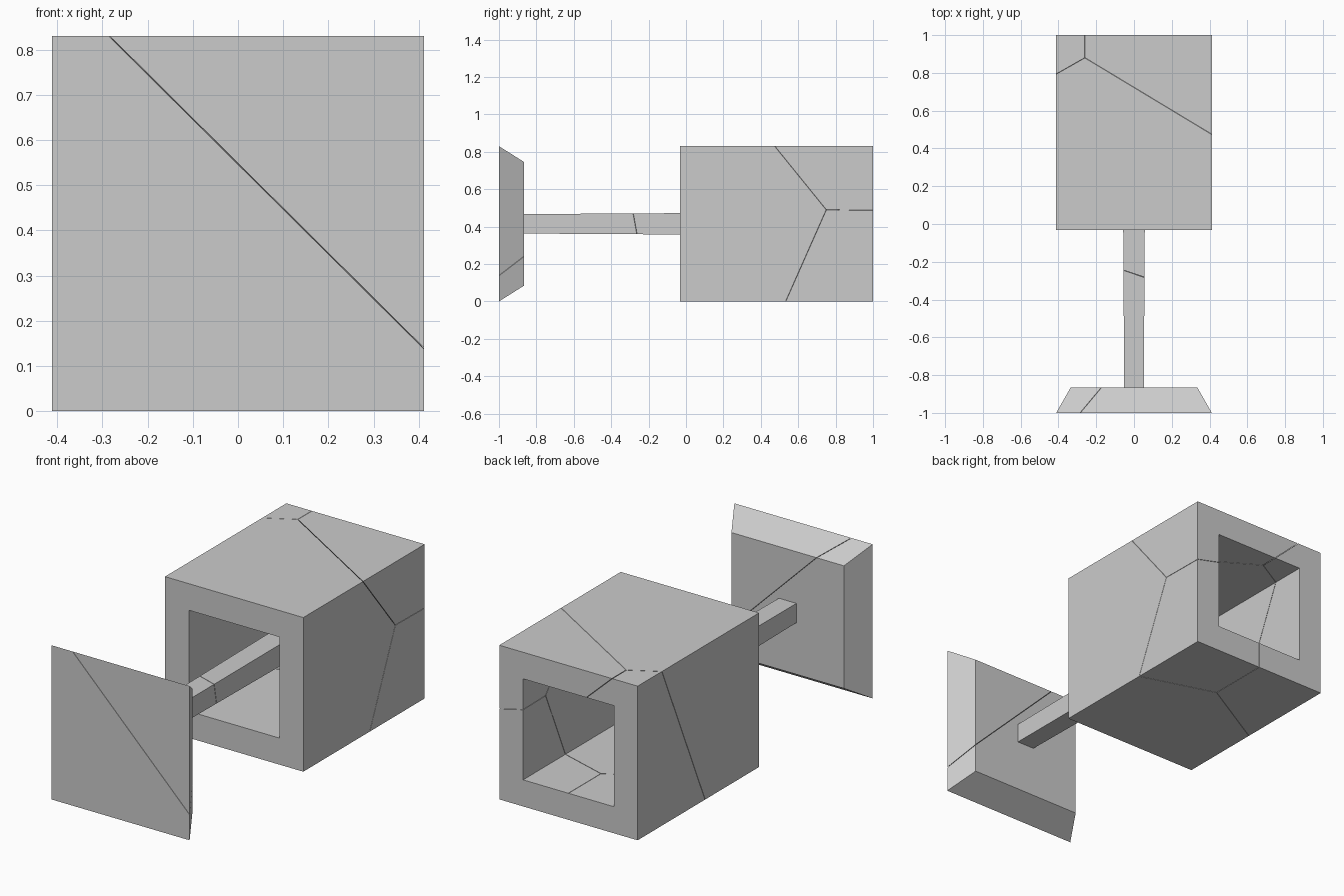
import bpy, bmesh
from mathutils import Vector

if "Cube" in bpy.data.objects:
    bpy.data.objects.remove(bpy.data.objects["Cube"])

GAP = 0.001   # half width of the hairline cracks


def loft(sections):
    """Closed square-section solid along y; sections are (y, half_width, half_height)."""
    bm = bmesh.new()
    rings = []
    for y, w, h in sections:
        rings.append([bm.verts.new((sx * w, y, 0.415 + sz * h))
                      for sx, sz in ((-1, -1), (1, -1), (1, 1), (-1, 1))])
    for a, b in zip(rings, rings[1:]):
        for i in range(4):
            j = (i + 1) % 4
            bm.faces.new((a[i], a[j], b[j], b[i]))
    bm.faces.new(rings[0][::-1])
    bm.faces.new(rings[-1])
    bmesh.ops.recalc_face_normals(bm, faces=bm.faces)
    return bm


def clip(bm, plane, keep):
    """Cut a convex solid by the plane through three points, keeping the side holding 'keep'."""
    a, b, c = map(Vector, plane)
    n = (b - a).cross(c - a).normalized()
    if n.dot(Vector(keep) - a) > 0:
        n = -n
    geom = bm.verts[:] + bm.edges[:] + bm.faces[:]
    res = bmesh.ops.bisect_plane(bm, geom=geom, plane_co=a - n * GAP, plane_no=n,
                                 clear_outer=True, dist=1e-6)
    edges = [e for e in res['geom_cut'] if isinstance(e, bmesh.types.BMEdge)]
    bmesh.ops.holes_fill(bm, edges=edges, sides=0)
    bmesh.ops.recalc_face_normals(bm, faces=bm.faces)


def piece(name, sections, planes=(), keep=(0, 0, 0)):
    bm = loft(sections)
    for p in planes:
        clip(bm, p, keep)
    me = bpy.data.meshes.new(name)
    bm.to_mesh(me)
    bm.free()
    ob = bpy.data.objects.new(name, me)
    bpy.context.collection.objects.link(ob)
    return ob


# Head plate, bevelled towards the rod, split by one diagonal crack
plate = [(-1, 0.412, 0.415), (-0.865, 0.335, 0.33)]
plate_crack = ((-0.285, -1, 0.83), (0.412, -1, 0.138), (-0.172, -0.865, 0.745))
piece("plate_lower", plate, [plate_crack], (-0.3, -0.95, 0.1))
piece("plate_upper", plate, [plate_crack], (0.3, -0.95, 0.8))

# Rod reaching into the housing, split once across
rod = [(-0.866, 0.052, 0.052), (-0.03, 0.057, 0.057), (0.49, 0.06, 0.06)]
rod_crack = ((-0.055, -0.245, 0.47), (0.055, -0.282, 0.47), (0.055, -0.262, 0.36))
piece("rod_front", rod, [rod_crack], (0, -0.8, 0.4))
piece("rod_rear", rod, [rod_crack], (0, 0.2, 0.4))

# Housing: square tube broken into four cells that meet at one inner point
P = (0, 0.92, 0.587)
T, R, G = (-0.26, 0.88, 0.83), (0.412, 0.75, 0.49), (0, 0.66, 0)
front_top, front_left, front_low = (T, R, P), (T, G, P), (R, G, P)
top_left = (T, P, (-0.26, 1, 0.83))
top_low = (R, P, (0.412, 1, 0.487))
left_low = (G, P, (0, 1, 0))
housing = [(-0.033, 0.412, 0.415), (1, 0.412, 0.415)]
cells = {
    "housing_main": ((front_top, front_left, front_low), (0, 0, 0.4)),
    "housing_rear_top": ((front_top, top_left, top_low), (0.25, 0.98, 0.78)),
    "housing_rear_left": ((front_left, top_left, left_low), (-0.35, 0.98, 0.3)),
    "housing_rear_low": ((front_low, top_low, left_low), (0.35, 0.98, 0.15)),
}
bore = piece("bore_cutter", [(-0.2, 0.27, 0.272), (1.2, 0.27, 0.272)])
bore.hide_render = True
parts = []
for name, (planes, keep) in cells.items():
    ob = piece(name, housing, planes, keep)
    mod = ob.modifiers.new("bore", 'BOOLEAN')
    mod.operation, mod.solver, mod.object = 'DIFFERENCE', 'EXACT', bore
    parts.append(ob)

# Bake the bore cut and drop the cutter
bpy.context.view_layer.update()
dg = bpy.context.evaluated_depsgraph_get()
baked = [bpy.data.meshes.new_from_object(ob.evaluated_get(dg)) for ob in parts]
for ob, me in zip(parts, baked):
    ob.modifiers.clear()
    ob.data = me
bpy.data.objects.remove(bore)
